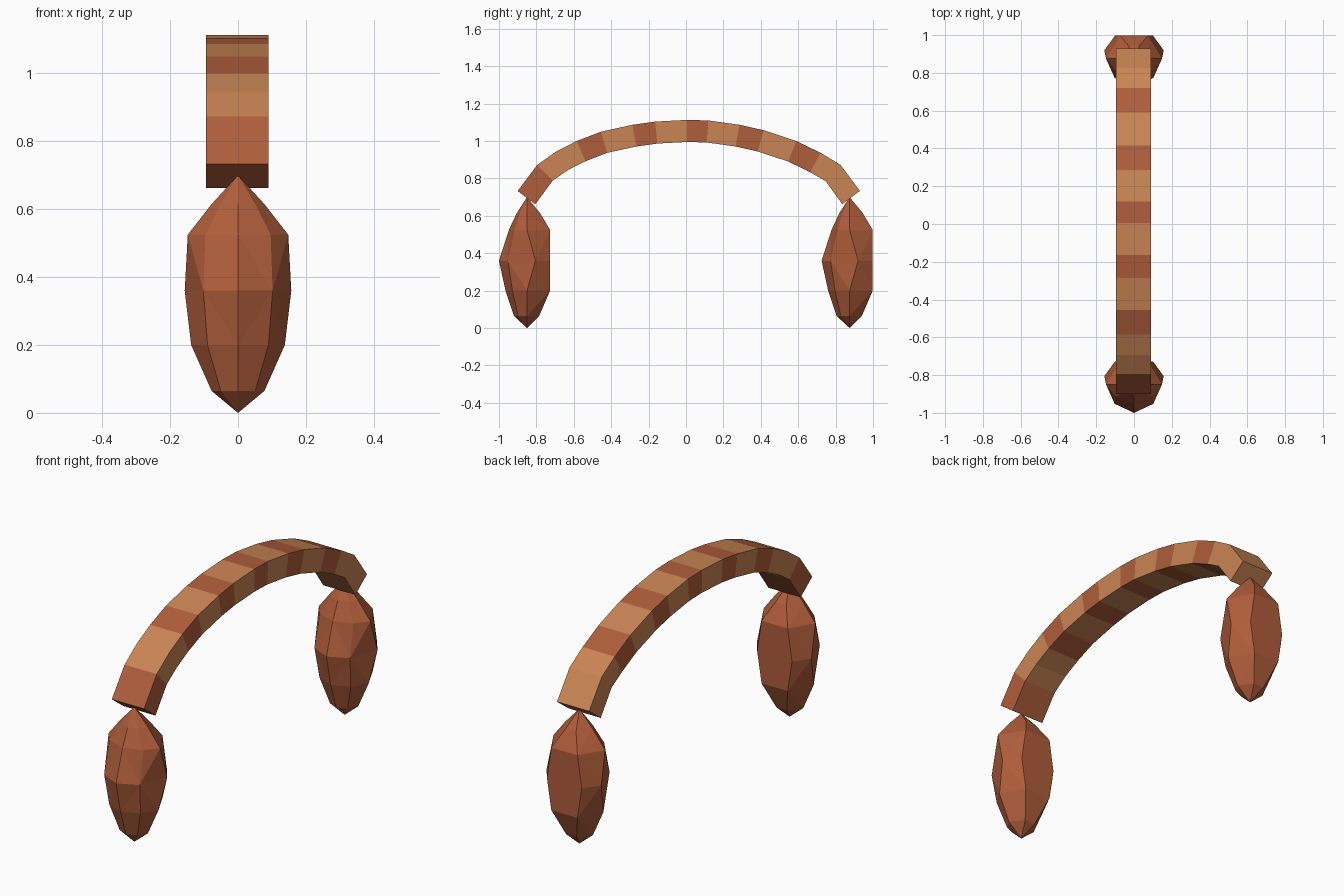
import bpy, bmesh
from mathutils import Vector

cube = bpy.data.objects.get("Cube")
if cube:
    bpy.data.objects.remove(cube, do_unlink=True)


def material(name, rgb):
    m = bpy.data.materials.new(name)
    m.use_nodes = True
    m.diffuse_color = (*rgb, 1)
    m.node_tree.nodes["Principled BSDF"].inputs["Base Color"].default_value = (*rgb, 1)
    return m


TAN = material("tan", (0.59, 0.235, 0.09))
RUST = material("rust", (0.43, 0.11, 0.044))


def finish(name, bm, mats):
    bmesh.ops.recalc_face_normals(bm, faces=bm.faces)
    mesh = bpy.data.meshes.new(name)
    bm.to_mesh(mesh)
    bm.free()
    for m in mats:
        mesh.materials.append(m)
    obj = bpy.data.objects.new(name, mesh)
    bpy.context.collection.objects.link(obj)
    return obj


# Striped arch: outer edge as (y, z), thickened inward along its normals
OUTER = [Vector(p) for p in (
    (-.90, .733), (-.795, .873), (-.693, .945), (-.585, 1.0), (-.455, 1.05),
    (-.286, 1.087), (-.165, 1.104), (.005, 1.113), (.12, 1.11), (.286, 1.087),
    (.415, 1.058), (.59, 1.0), (.72, .937), (.826, .873), (.93, .733))]
STRIPES = {0, 3, 5, 7, 9, 11}
THICK, X0, X1 = .118, -.095, .09

bm = bmesh.new()
rings = []
for i, p in enumerate(OUTER):
    before = OUTER[max(i - 1, 0)]
    after = OUTER[min(i + 1, len(OUTER) - 1)]
    t = ((p - before).normalized() + (after - p).normalized()).normalized()
    q = p + Vector((t.y, -t.x)) * THICK
    rings.append([bm.verts.new((x, a.x, a.y))
                  for x, a in ((X0, p), (X1, p), (X1, q), (X0, q))])
for i, (a, b) in enumerate(zip(rings, rings[1:])):
    for k in range(4):
        n = (k + 1) % 4
        bm.faces.new((a[k], a[n], b[n], b[k])).material_index = int(i in STRIPES)
bm.faces.new(rings[0]).material_index = 1
bm.faces.new(rings[-1])
finish("striped_arch", bm, [TAN, RUST])

# Faceted pod levels: height, half width, front, widest, back, back half width
LEVELS = [(.065, .078, -.07, 0, .065, .03),
          (.20, .138, -.115, .0, .123, .075),
          (.36, .157, -.15, .045, .123, .10),
          (.525, .148, -.097, .0, .123, .075),
          (.615, .078, -.055, 0, .07, .03)]


def pod(name, y):
    bm = bmesh.new()
    rings = []
    for z, w, front, side, back, bw in LEVELS:
        half = [(w * .65, front * .68), (w, side), (bw, back)]
        section = [(0, front)] + half + [(-a, b) for a, b in reversed(half)]
        rings.append([bm.verts.new((a, y + b, z)) for a, b in section])
    bottom = bm.verts.new((0, y, 0))
    top = bm.verts.new((0, y, .70))
    count = len(rings[0])
    for k in range(count):
        n = (k + 1) % count
        bm.faces.new((bottom, rings[0][n], rings[0][k]))
        bm.faces.new((top, rings[-1][k], rings[-1][n]))
        for a, b in zip(rings, rings[1:]):
            bm.faces.new((a[k], a[n], b[n], b[k]))
    bmesh.ops.triangulate(bm, faces=[f for f in bm.faces if len(f.verts) > 3])
    return finish(name, bm, [RUST])


pod("front_pod", -.85)
pod("rear_pod", .875)
